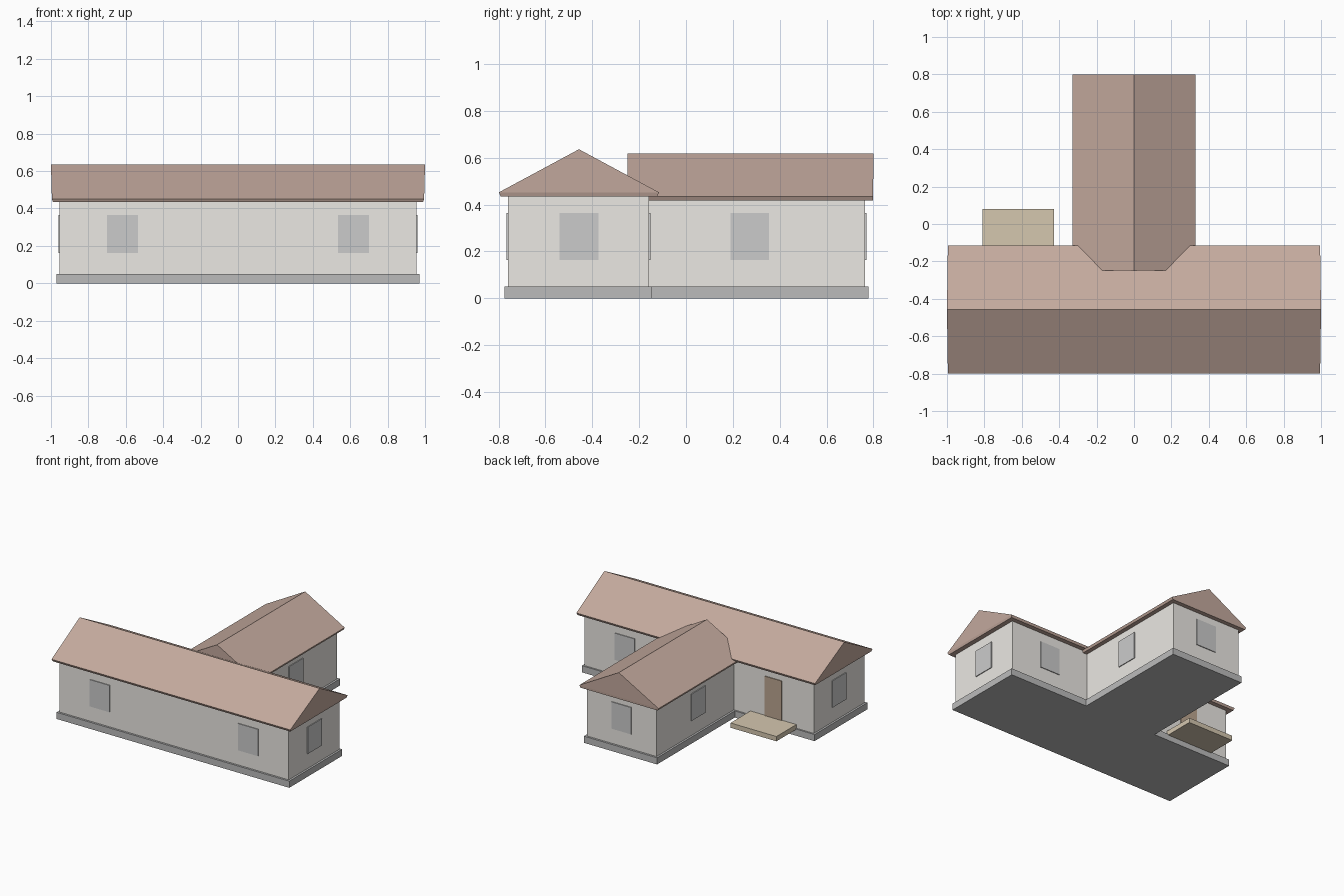
import bpy, bmesh

if "Cube" in bpy.data.objects:
    bpy.data.objects.remove(bpy.data.objects["Cube"])


def material(name, r, g, b):
    m = bpy.data.materials.new(name)
    m.diffuse_color = (r, g, b, 1)
    m.use_nodes = True
    m.node_tree.nodes["Principled BSDF"].inputs["Base Color"].default_value = m.diffuse_color
    return m


ROOF = material("roof_tile", 0.55, 0.40, 0.34)
WALL = material("plaster", 0.83, 0.81, 0.77)
STONE = material("stone", 0.50, 0.50, 0.50)
GLASS = material("glass", 0.66, 0.66, 0.68)
DOOR = material("door_wood", 0.50, 0.38, 0.28)
DECK = material("deck_wood", 0.66, 0.57, 0.43)


def finish(name, bm, mat):
    bmesh.ops.recalc_face_normals(bm, faces=bm.faces)
    me = bpy.data.meshes.new(name)
    bm.to_mesh(me)
    bm.free()
    me.materials.append(mat)
    ob = bpy.data.objects.new(name, me)
    bpy.context.collection.objects.link(ob)
    return ob


def box(name, x, y, z, mat):
    """Box from (min, max) ranges on each axis."""
    bm = bmesh.new()
    bmesh.ops.create_cube(bm, size=1)
    for v in bm.verts:
        v.co = [r[0] + (c + 0.5) * (r[1] - r[0]) for c, r in zip(v.co, (x, y, z))]
    return finish(name, bm, mat)


def gable_roof(name, half_w, start, end, flare, eave, ridge, across_x, centre, mat):
    """Gable prism with a thin eave edge that tapers inwards below."""
    under, inset = eave - 0.017, 0.008
    profile = [(-half_w + inset, under, 2 * flare), (half_w - inset, under, 2 * flare),
               (half_w, eave, flare), (0, ridge, 0), (-half_w, eave, flare)]
    bm = bmesh.new()
    rings = []
    for pos, sign in ((start, 1), (end, -1)):
        ring = []
        for w, z, f in profile:
            l = pos + sign * f
            ring.append(bm.verts.new((centre + w, l, z) if across_x else (l, centre + w, z)))
        rings.append(ring)
        bm.faces.new(ring[:3] + ring[4:])
        bm.faces.new(ring[2:5])
    for i in range(5):
        j = (i + 1) % 5
        bm.faces.new((rings[0][i], rings[0][j], rings[1][j], rings[1][i]))
    return finish(name, bm, mat)


# Plinths
box("front_plinth", (-0.97, 0.97), (-0.775, -0.145), (0, 0.05), STONE)
box("rear_plinth", (-0.305, 0.305), (-0.145, 0.78), (0, 0.05), STONE)

# Walls
box("front_wing_walls", (-0.955, 0.955), (-0.76, -0.157), (0.05, 0.445), WALL)
box("rear_wing_walls", (-0.29, 0.29), (-0.157, 0.765), (0.05, 0.43), WALL)

# Roofs
gable_roof("front_roof", 0.342, -1.0, 1.0, 0.005, 0.452, 0.636, False, -0.457, ROOF)
gable_roof("rear_roof", 0.33, -0.25, 0.80, 0.001, 0.435, 0.618, True, 0, ROOF)

# Windows: thin panes standing slightly proud of the walls
HALF, Z, PROUD = 0.083, (0.163, 0.365), 0.006


def pane(name, axis, face, out, along):
    span = (along - HALF, along + HALF)
    depth = tuple(sorted((face - out * 0.01, face + out * PROUD)))
    x, y = (depth, span) if axis == "x" else (span, depth)
    box(name, x, y, Z, GLASS)


for side, s in (("left", -1), ("right", 1)):
    pane(f"front_window_{side}", "y", -0.76, -1, s * 0.618)
    pane(f"front_wing_end_window_{side}", "x", s * 0.955, s, -0.457)
    pane(f"rear_wing_side_window_{side}", "x", s * 0.29, s, 0.272)
pane("rear_gable_window", "y", 0.765, 1, 0)
pane("courtyard_window", "y", -0.157, 1, 0.62)

# Door and raised porch slab
box("door", (-0.69, -0.547), (-0.167, -0.151), (0.05, 0.375), DOOR)
box("porch_slab", (-0.81, -0.427), (-0.157, 0.08), (0.042, 0.078), DECK)
